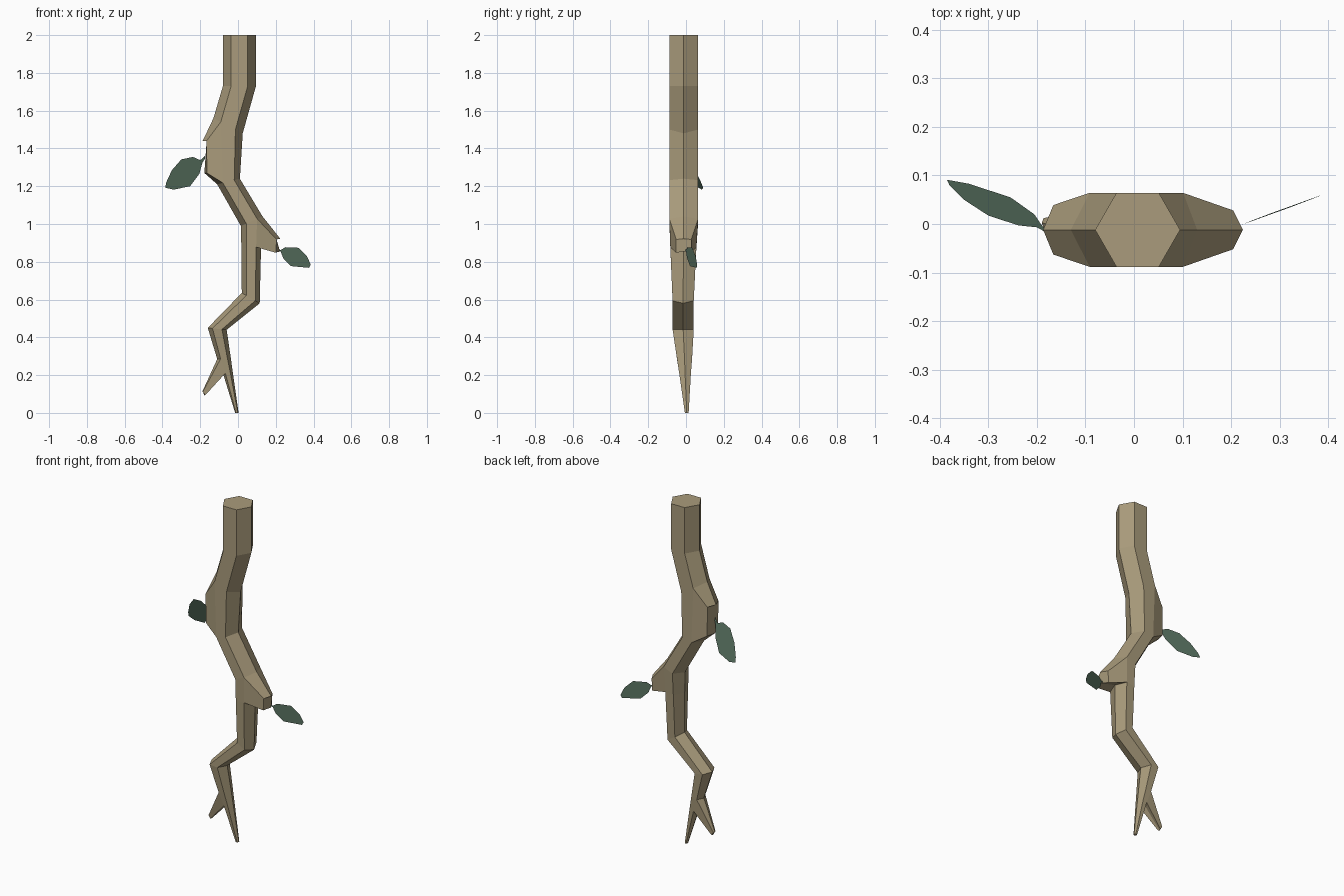
import bpy, bmesh


def material(name, color):
    m = bpy.data.materials.new(name)
    m.diffuse_color = (*color, 1)
    return m


def finish(bm, name, mat):
    me = bpy.data.meshes.new(name)
    bm.to_mesh(me)
    bm.free()
    me.materials.append(mat)
    ob = bpy.data.objects.new(name, me)
    bpy.context.collection.objects.link(ob)
    return ob


bark = material("bark", (0.40, 0.33, 0.20))
green = material("leaf_green", (0.10, 0.17, 0.12))

# Branch rings: left x, left z, right x, right z, centre y, half depth
rings = [
    (-0.08, 2.00, 0.095, 2.00, -0.012, 0.076),
    (-0.08, 1.73, 0.095, 1.73, -0.012, 0.076),
    (-0.13, 1.56, 0.025, 1.48, -0.012, 0.076),
    (-0.11, 1.21, 0.010, 1.24, -0.012, 0.076),
    (0.015, 0.99, 0.130, 1.04, -0.012, 0.076),
    (0.018, 0.87, 0.122, 0.88, -0.014, 0.069),
    (0.020, 0.635, 0.115, 0.58, -0.015, 0.056),
    (-0.16, 0.45, -0.060, 0.44, -0.015, 0.056),
    (-0.11, 0.285, -0.038, 0.29, -0.008, 0.040),
    (-0.08, 0.21, -0.027, 0.21, -0.005, 0.031),
    (-0.015, 0.00, 0.003, 0.00, 0.004, 0.010),
]
# Side limbs by segment: side, outer top xz, outer bottom xz, inner top xz,
# inner bottom xz, centre y, half depth
limbs = {
    2: ("L", (-0.187, 1.44), (-0.178, 1.27), (-0.166, 1.44), (-0.165, 1.27), -0.012, 0.051),
    4: ("R", (0.224, 0.922), (0.222, 0.855), (0.204, 0.918), (0.200, 0.848), -0.012, 0.040),
    8: ("L", (-0.190, 0.110), (-0.177, 0.090), (-0.186, 0.112), (-0.173, 0.094), 0.002, 0.010),
}

# Branch: six-sided loft with limbs pulled from the open side faces
bm = bmesh.new()
loops = []
for xl, zl, xr, zr, yc, d in rings:
    prof = [(0, 0), (0.25, -1), (0.75, -1), (1, 0), (0.75, 1), (0.25, 1)]
    loops.append([bm.verts.new((xl + (xr - xl) * t, yc + d * s, zl + (zr - zl) * t))
                  for t, s in prof])


def bridge(a, b, skip=()):
    for j in range(6):
        if j not in skip:
            k = (j + 1) % 6
            bm.faces.new((a[j], a[k], b[k], b[j]))


for i in range(len(loops) - 1):
    top, bot = loops[i], loops[i + 1]
    if i not in limbs:
        bridge(top, bot)
        continue
    side, ot, ob, it, ib, yc, d = limbs[i]
    o, f, b = (0, 1, 5) if side == "L" else (3, 2, 4)
    bridge(top, bot, (0, 5) if side == "L" else (2, 3))
    base = [top[o], top[f], bot[f], bot[o], bot[b], top[b]]
    cap = [bm.verts.new((p[0], yc + d * s, p[1])) for p, s in
           ((ot, 0), (it, -1), (ib, -1), (ob, 0), (ib, 1), (it, 1))]
    bridge(base, cap)
    bm.faces.new(cap)
bm.faces.new(loops[0])
bm.faces.new(loops[-1])
bmesh.ops.recalc_face_normals(bm, faces=bm.faces[:])
finish(bm, "branch", bark)


# Leaves: flat outlines in xz, tilted in y
def leaf(name, outline, origin, ax, az):
    x0, y0, z0 = origin
    bm = bmesh.new()
    bm.faces.new([bm.verts.new((x, y0 + ax * (x - x0) + az * (z - z0), z))
                  for x, z in outline])
    finish(bm, name, green)


leaf("left_leaf", [(-0.175, 1.36), (-0.20, 1.338), (-0.238, 1.355), (-0.30, 1.342),
                   (-0.35, 1.285), (-0.38, 1.22), (-0.385, 1.192), (-0.34, 1.182),
                   (-0.254, 1.20), (-0.205, 1.265), (-0.188, 1.325), (-0.175, 1.345)],
     (-0.19, -0.010, 1.34), -0.256, -0.345)
leaf("right_leaf", [(0.205, 0.872), (0.226, 0.862), (0.25, 0.877), (0.32, 0.874),
                    (0.365, 0.83), (0.385, 0.785), (0.377, 0.768), (0.28, 0.777),
                    (0.24, 0.818), (0.226, 0.854), (0.205, 0.862)],
     (0.225, 0.0, 0.855), 0.36, -0.02)
